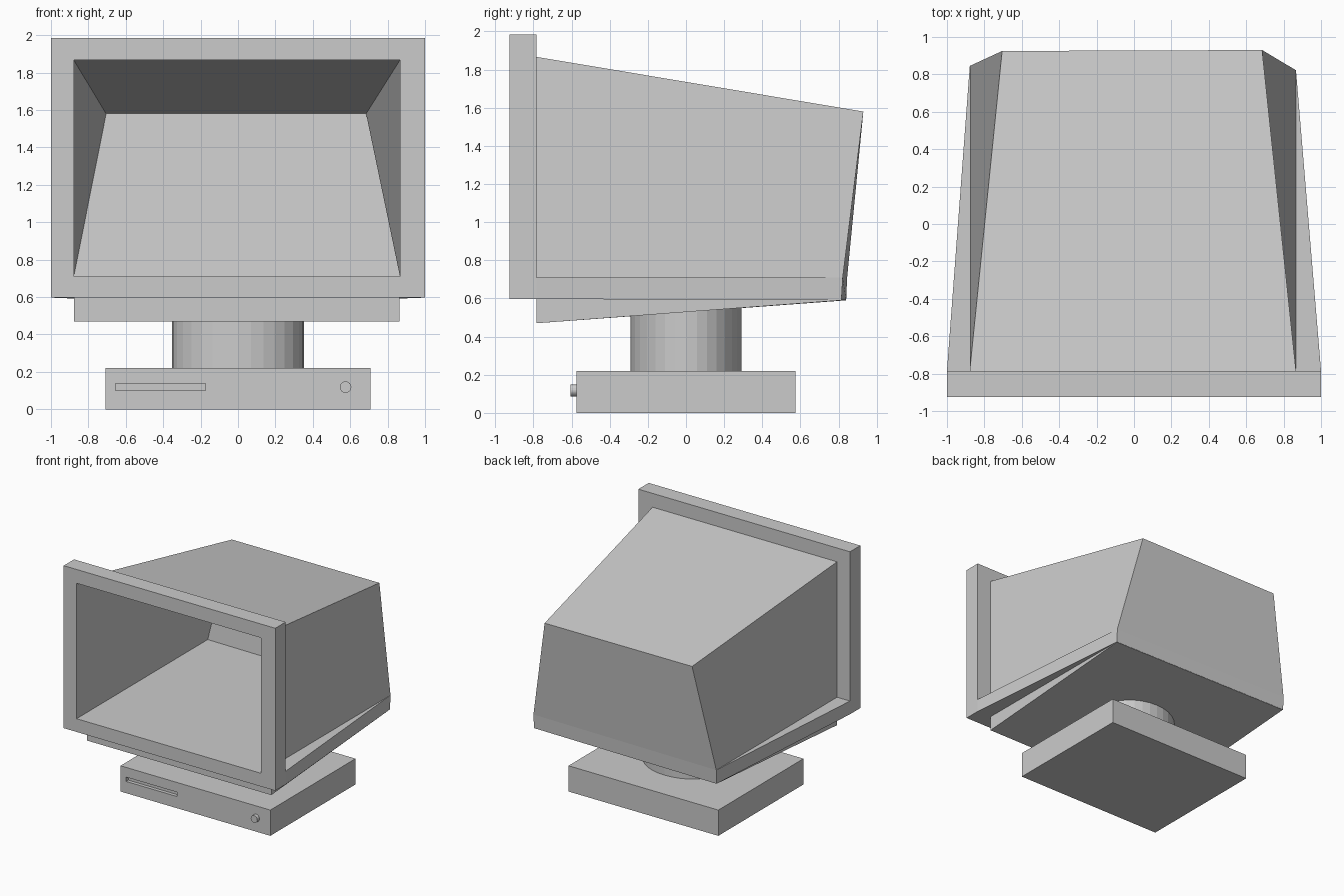
import bpy, bmesh
from math import radians
from mathutils import Matrix

if "Cube" in bpy.data.objects:
    bpy.data.objects.remove(bpy.data.objects["Cube"])


def add_object(name, bm):
    mesh = bpy.data.meshes.new(name)
    bmesh.ops.recalc_face_normals(bm, faces=bm.faces)
    bm.to_mesh(mesh)
    bm.free()
    obj = bpy.data.objects.new(name, mesh)
    bpy.context.collection.objects.link(obj)
    return obj


def loft(name, loops, cap_start=True, cap_end=True, closed=False):
    """Skin matching point loops with quads, with optional end caps."""
    bm = bmesh.new()
    rings = [[bm.verts.new(p) for p in loop] for loop in loops]
    pairs = list(zip(rings, rings[1:])) + ([(rings[-1], rings[0])] if closed else [])
    n = len(rings[0])
    for a, b in pairs:
        for i in range(n):
            j = (i + 1) % n
            bm.faces.new((a[i], a[j], b[j], b[i]))
    if cap_start and not closed:
        bm.faces.new(rings[0])
    if cap_end and not closed:
        bm.faces.new(rings[-1])
    return add_object(name, bm)


def rect_xz(y, x0, x1, z0, z1):
    return [(x0, y, z0), (x1, y, z0), (x1, y, z1), (x0, y, z1)]


def cylinder(name, sides, matrix):
    bm = bmesh.new()
    bmesh.ops.create_cone(bm, cap_ends=True, segments=sides, radius1=1, radius2=1,
                          depth=1, matrix=matrix)
    obj = add_object(name, bm)
    bpy.context.view_layer.objects.active = obj
    obj.select_set(True)
    return obj


FRONT, JOIN = -0.925, -0.785
OUTER = (-1.0, 1.0, 0.597, 1.985)
INNER = (-0.878, 0.866, 0.71, 1.867)

# Screen surround: rectangular ring with an open centre
loft("screen_bezel", [rect_xz(FRONT, *OUTER), rect_xz(FRONT, *INNER),
                      rect_xz(JOIN, *INNER), rect_xz(JOIN, *OUTER)], closed=True)

# Hollow casing: sloping roof, leaning sides and back, open at the front
bm = bmesh.new()
front = [bm.verts.new(p) for p in rect_xz(JOIN, *INNER)]
back = [bm.verts.new(p) for p in [(-0.878, 0.845, 0.71), (0.866, 0.822, 0.71),
                                  (0.685, 0.93, 1.58), (-0.705, 0.925, 1.58)]]
for i in (1, 2, 3):
    j = (i + 1) % 4
    bm.faces.new((front[i], front[j], back[j], back[i]))
bm.faces.new(back)
add_object("casing_shell", bm)

# Tapered floor slab that shows as a ledge on both sides
loft("casing_floor", [rect_xz(JOIN, -1.0, 1.0, 0.597, 0.71),
                      [(-0.878, 0.84, 0.592), (0.866, 0.815, 0.592),
                       (0.866, 0.822, 0.71), (-0.878, 0.845, 0.71)]])

# Wedge under the floor, deepest at the front
loft("underside_wedge", [rect_xz(JOIN, -0.876, 0.864, 0.47, 0.605),
                         [(-0.876, 0.838, 0.590), (0.864, 0.813, 0.590),
                          (0.864, 0.813, 0.605), (-0.876, 0.838, 0.605)]])

# Oval swivel neck
neck = cylinder("swivel_neck", 32, Matrix.Translation((0, 0, 0.385))
                @ Matrix.Diagonal((0.353, 0.29, 0.35, 1)))
bpy.ops.object.shade_smooth_by_angle(angle=radians(5))

# Base block with a recessed slot in its front face
bm = bmesh.new()
bw, bd, bh = 0.708, 0.575, 0.22
slot = (-0.655, -0.175, 0.10, 0.137)
rings = [[bm.verts.new(p) for p in loop] for loop in (
    rect_xz(bd, -bw, bw, 0, bh), rect_xz(-bd, -bw, bw, 0, bh),
    rect_xz(-bd, *slot), rect_xz(-bd + 0.03, *slot))]
for a, b in zip(rings, rings[1:]):
    for i in range(4):
        j = (i + 1) % 4
        bm.faces.new((a[i], a[j], b[j], b[i]))
bm.faces.new(rings[0])
bm.faces.new(rings[-1])
add_object("base_block", bm)

# Round power button
cylinder("power_button", 16, Matrix.Translation((0.575, -0.585, 0.118))
         @ Matrix.Rotation(radians(90), 4, 'X') @ Matrix.Diagonal((0.031, 0.031, 0.04, 1)))
